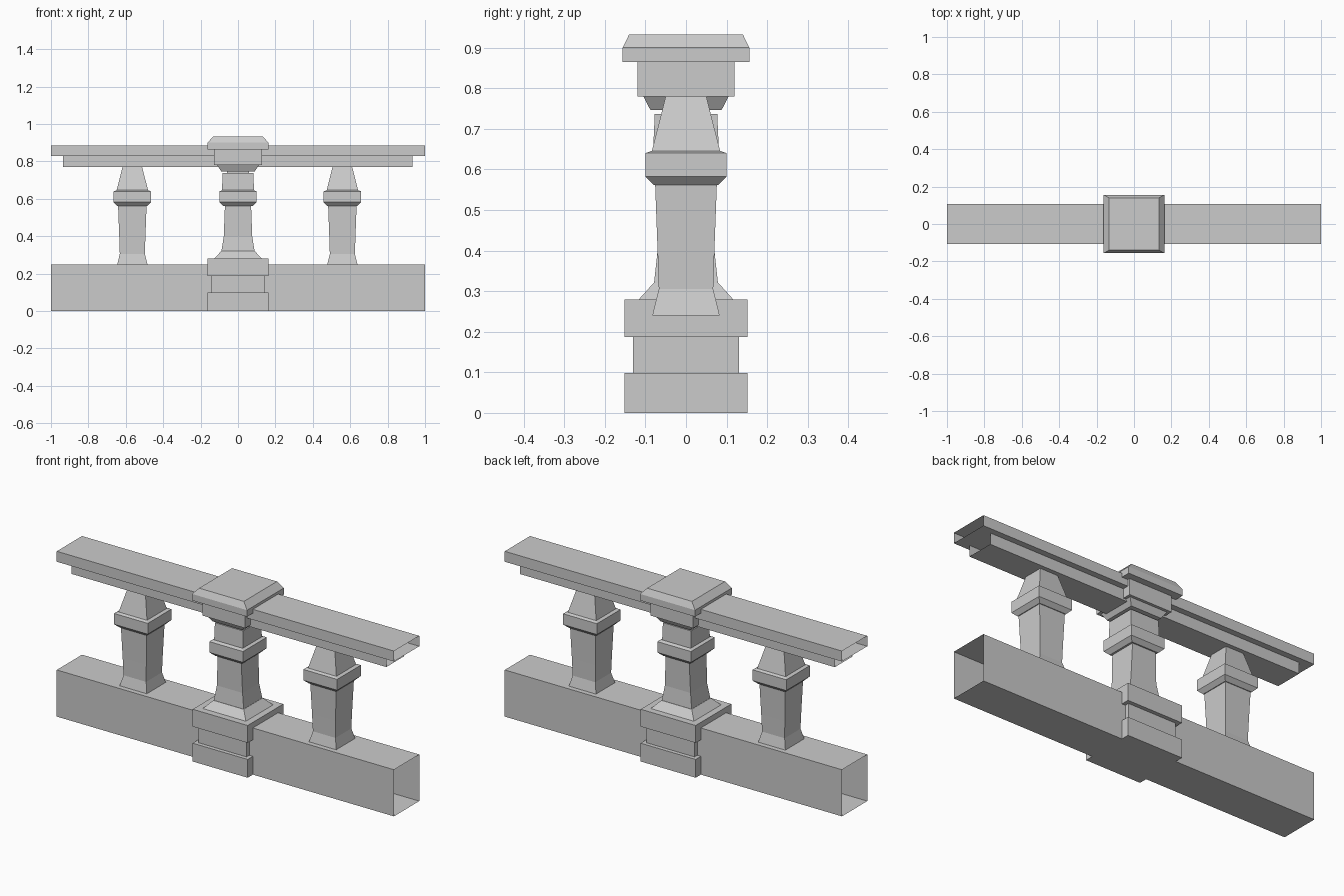
import bpy, bmesh

if "Cube" in bpy.data.objects:
    bpy.data.objects.remove(bpy.data.objects["Cube"])


def make_object(name, bm):
    mesh = bpy.data.meshes.new(name)
    bm.to_mesh(mesh)
    bm.free()
    obj = bpy.data.objects.new(name, mesh)
    bpy.context.collection.objects.link(obj)
    return obj


def square_loft(name, rings, cx=0.0, bottom=True, top=True):
    """Stack of rectangular rings (z, half_x, half_y) joined by flat faces."""
    bm = bmesh.new()
    loops = []
    for z, hx, hy in rings:
        loops.append([bm.verts.new((cx + sx * hx, sy * hy, z))
                      for sx, sy in ((-1, -1), (1, -1), (1, 1), (-1, 1))])
    for a, b in zip(loops, loops[1:]):
        for i in range(4):
            j = (i + 1) % 4
            bm.faces.new((a[i], a[j], b[j], b[i]))
    if bottom:
        bm.faces.new(loops[0][::-1])
    if top:
        bm.faces.new(loops[-1])
    return make_object(name, bm)


def open_beam(name, x0, x1, half_y, z0, z1):
    """Hollow beam along x, open at both ends so sections can repeat."""
    bm = bmesh.new()
    a, b = [[bm.verts.new((x, y, z)) for y, z in
             ((-half_y, z0), (half_y, z0), (half_y, z1), (-half_y, z1))]
            for x in (x0, x1)]
    for i in range(4):
        j = (i + 1) % 4
        bm.faces.new((a[i], a[j], b[j], b[i]))
    bmesh.ops.recalc_face_normals(bm, faces=bm.faces[:])
    return make_object(name, bm)


# Horizontal rails
open_beam("base_rail", -1.0, 1.0, 0.107, 0.0, 0.25)
open_beam("hand_rail_lower", -0.935, 0.932, 0.075, 0.77, 0.83)
open_beam("hand_rail_upper", -1.0, 1.0, 0.107, 0.83, 0.886)

# Side balusters
side_profile = [(0.24, 0.083), (0.305, 0.067), (0.40, 0.07), (0.562, 0.076)]
collar = [(0.562, 0.080), (0.582, 0.10), (0.64, 0.10), (0.646, 0.084)]
for side, x in (("left", -0.565), ("right", 0.558)):
    rings = side_profile + collar + [(0.78, 0.05)]
    square_loft(side + "_baluster", [(z, h, h) for z, h in rings], x, False, False)

# Central post pedestal
square_loft("post_pedestal", [
    (0.0, 0.163, 0.151), (0.098, 0.163, 0.151),
    (0.098, 0.142, 0.13), (0.187, 0.142, 0.13),
    (0.187, 0.163, 0.151), (0.28, 0.163, 0.151),
    (0.28, 0.128, 0.116), (0.32, 0.09, 0.08)])

# Central column with collar, neck and flared capital
column = [(0.318, 0.089, 0.079), (0.40, 0.076, 0.07), (0.562, 0.07, 0.073)]
column += [(z, h, h) for z, h in collar]
column += [(0.646, 0.085, 0.081), (0.737, 0.083, 0.077), (0.737, 0.06, 0.058),
           (0.747, 0.06, 0.058), (0.747, 0.09, 0.088), (0.78, 0.112, 0.105)]
square_loft("post_column", column, 0.0, False, False)

# Head block and bevelled cap
square_loft("post_head", [
    (0.78, 0.127, 0.12), (0.865, 0.127, 0.12),
    (0.865, 0.163, 0.156), (0.90, 0.163, 0.156), (0.933, 0.133, 0.14)])
